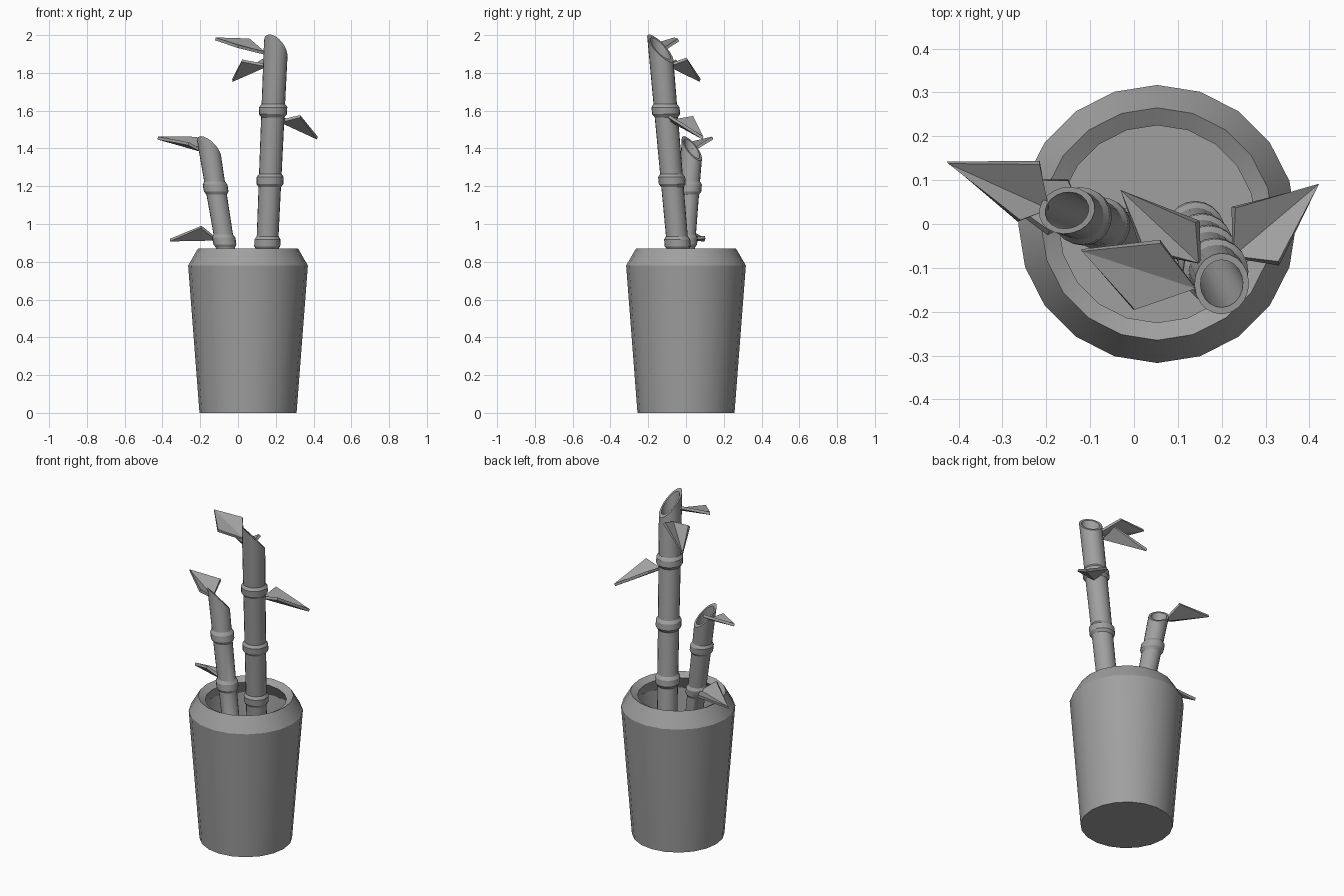
import bpy, bmesh, math
from mathutils import Vector

cube = bpy.data.objects.get("Cube")
if cube:
    bpy.data.objects.remove(cube, do_unlink=True)

GREY = (0.35, 0.35, 0.35, 1)
mat = bpy.data.materials.new("plain grey")
mat.use_nodes = True
mat.diffuse_color = GREY
mat.node_tree.nodes["Principled BSDF"].inputs["Base Color"].default_value = GREY


def finish(bm, name, smooth=True):
    bmesh.ops.recalc_face_normals(bm, faces=bm.faces)
    mesh = bpy.data.meshes.new(name)
    bm.to_mesh(mesh)
    bm.free()
    mesh.materials.append(mat)
    obj = bpy.data.objects.new(name, mesh)
    bpy.context.collection.objects.link(obj)
    if smooth:
        bpy.ops.object.select_all(action='DESELECT')
        obj.select_set(True)
        bpy.context.view_layer.objects.active = obj
        bpy.ops.object.shade_smooth_by_angle(angle=math.radians(28))
    return obj


def ring(bm, centre, radius, sides):
    steps = [math.tau * i / sides for i in range(sides)]
    return [bm.verts.new((centre[0] + radius * math.cos(a),
                          centre[1] + radius * math.sin(a), centre[2])) for a in steps]


def skin(bm, rings):
    # Bridge successive rings and cap both ends
    n = len(rings[0])
    for low, high in zip(rings, rings[1:]):
        for i in range(n):
            j = (i + 1) % n
            bm.faces.new((low[i], low[j], high[j], high[i]))
    bm.faces.new(rings[0])
    bm.faces.new(rings[-1])


# Pot: outer wall, chamfered shoulder, sloping lip, inner wall, soil floor
POT_X, SOIL = 0.053, 0.5
profile = [(0.257, 0), (0.317, 0.78), (0.265, 0.87),
           (0.225, 0.847), (0.272, 0.765), (0.25, SOIL)]
bm = bmesh.new()
skin(bm, [ring(bm, (POT_X, 0, z), r, 20) for r, z in profile])
finish(bm, "pot")


def stalk(name, base, top, r_base, r_top, nodes):
    # Leaning hollow cane with swollen nodes and a slanted cut
    base, top = Vector(base), Vector(top)
    axis = top - base

    def at(z):
        t = (z - base.z) / axis.z
        return base + axis * t, r_base + (r_top - r_base) * t

    levels = [(base.z, 1)]
    for z in nodes:
        levels += [(z - 0.035, 1), (z - 0.018, 1.2), (z + 0.018, 1.2), (z + 0.035, 1)]
    bm = bmesh.new()
    rings = []
    for z, swell in levels:
        centre, r = at(z)
        rings.append(ring(bm, centre, r * swell, 20))
    for inner in (1, 0.78):
        cut = ring(bm, top, r_top * inner, 20)
        for v in cut:
            d = v.co - top
            # Slide along the axis onto the cutting plane
            rise = -0.62 * d.x - 0.9 * d.y
            slope = 1 + (0.62 * axis.x + 0.9 * axis.y) / axis.z
            v.co += axis * (rise / slope / axis.z)
        rings.append(cut)
    rings.append(ring(bm, base + axis * 0.02, r_base * 0.78, 20))
    skin(bm, rings)
    finish(bm, name)


stalk("tall_stalk", (0.138, -0.01, SOIL), (0.2, -0.136, 1.93), 0.055, 0.064,
      (0.56, 0.9, 1.23, 1.6))
stalk("short_stalk", (-0.005, -0.028, SOIL), (-0.153, 0.031, 1.4), 0.046, 0.057,
      (0.6, 0.91, 1.19))


def leaf(name, base, side_a, tip, side_b):
    # Kite folded along its midrib
    bm = bmesh.new()
    b, a, t, c = [bm.verts.new(p) for p in (base, side_a, tip, side_b)]
    bm.faces.new((b, a, t))
    bm.faces.new((b, t, c))
    obj = finish(bm, name, smooth=False)
    mod = obj.modifiers.new("thickness", 'SOLIDIFY')
    mod.thickness = 0.016
    mod.offset = 0


leaf("tall_top_leaf", (0.14, -0.145, 1.905), (0.06, -0.04, 1.975),
     (-0.12, -0.06, 1.98), (0.0, -0.195, 1.94))
leaf("tall_back_leaf", (0.15, -0.09, 1.84), (0.145, 0.005, 1.875),
     (-0.03, 0.075, 1.76), (0.02, -0.06, 1.865))
leaf("tall_side_leaf", (0.225, -0.075, 1.545), (0.227, 0.038, 1.565),
     (0.42, 0.09, 1.455), (0.33, -0.09, 1.57))
leaf("short_top_leaf", (-0.195, 0.035, 1.39), (-0.215, 0.14, 1.455),
     (-0.425, 0.14, 1.455), (-0.262, 0.007, 1.425))
leaf("short_low_leaf", (-0.115, 0.02, 0.92), (-0.15, 0.1, 0.93),
     (-0.36, 0.1, 0.915), (-0.195, -0.02, 0.985))
